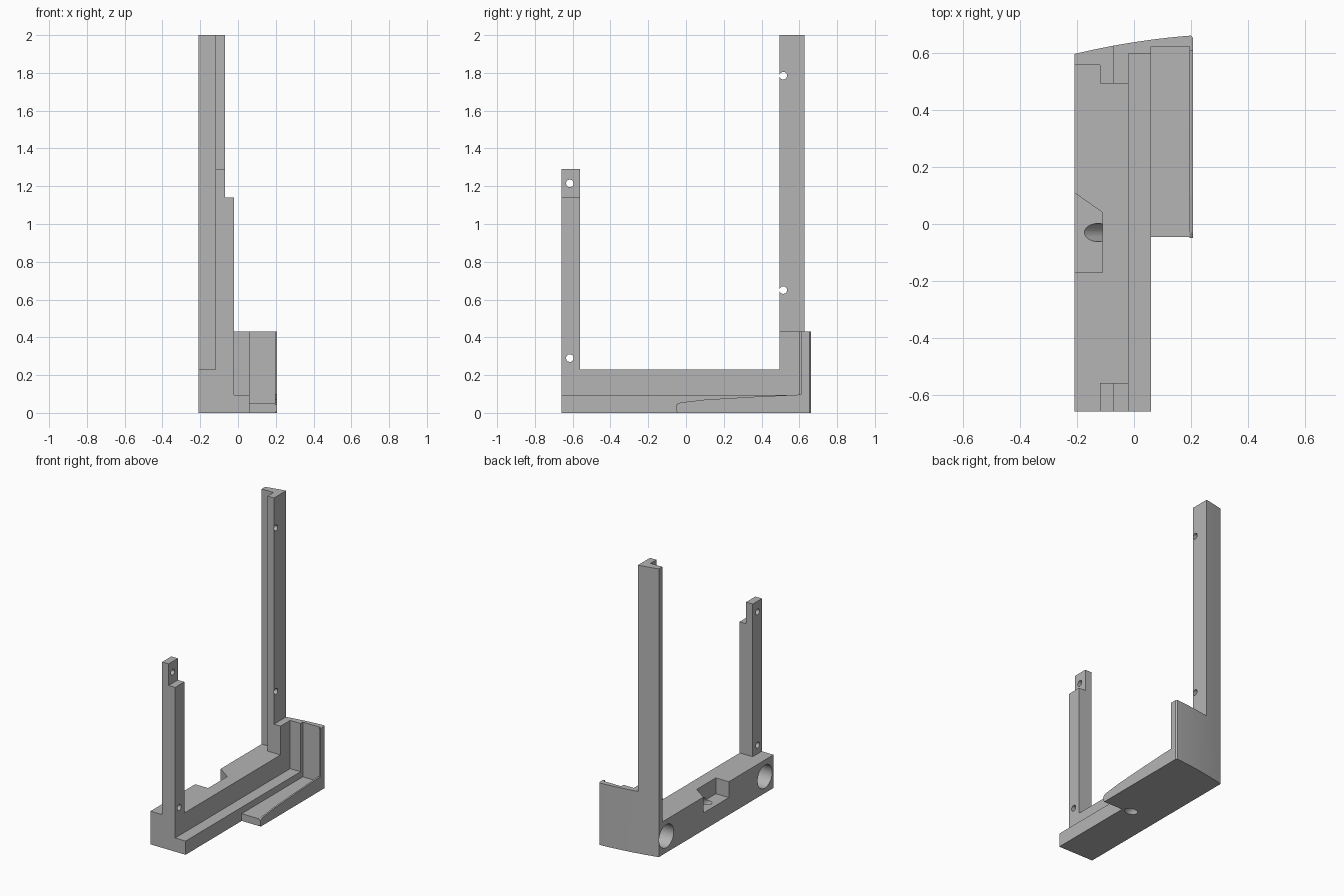
import bpy, bmesh, math
from mathutils import Vector

if "Cube" in bpy.data.objects:
    bpy.data.objects.remove(bpy.data.objects["Cube"])

grey = bpy.data.materials.new("plain grey")
grey.diffuse_color = (0.46, 0.46, 0.46, 1)
grey.use_nodes = True
grey.node_tree.nodes["Principled BSDF"].inputs["Base Color"].default_value = grey.diffuse_color


def prism(name, pts, a, b, axis="z"):
    """Extrude a closed 2D profile from a to b along one axis."""
    place = {"z": lambda p, h: (p[0], p[1], h),
             "y": lambda p, h: (p[0], h, p[1]),
             "x": lambda p, h: (h, p[0], p[1])}[axis]
    bm = bmesh.new()
    bottom = bm.faces.new([bm.verts.new(place(p, a)) for p in pts])
    top = bmesh.ops.extrude_face_region(bm, geom=[bottom])["geom"]
    move = Vector(place((0, 0), b - a))
    bmesh.ops.translate(bm, vec=move, verts=[v for v in top if isinstance(v, bmesh.types.BMVert)])
    bmesh.ops.recalc_face_normals(bm, faces=bm.faces)
    mesh = bpy.data.meshes.new(name)
    bm.to_mesh(mesh)
    bm.free()
    mesh.materials.append(grey)
    obj = bpy.data.objects.new(name, mesh)
    bpy.context.collection.objects.link(obj)
    return obj


def rect(x0, x1, y0, y1):
    return [(x0, y0), (x1, y0), (x1, y1), (x0, y1)]


def rod(name, start, end, radius, sides=32):
    """Round cutter between two points."""
    start, end = Vector(start), Vector(end)
    bpy.ops.mesh.primitive_cylinder_add(vertices=sides, radius=radius, depth=(end - start).length,
                                        location=(start + end) / 2)
    obj = bpy.context.object
    obj.name = name
    obj.rotation_euler = (end - start).to_track_quat("Z", "Y").to_euler()
    obj.data.materials.append(grey)
    return obj


def cut(target, cutter):
    cutter.hide_render = True
    cutter.hide_set(True)
    mod = target.modifiers.new("cut", "BOOLEAN")
    mod.operation, mod.solver, mod.object = "DIFFERENCE", "EXACT", cutter


def rear(x0, x1, n=6):
    """Bowed rear outline, listed from x1 back to x0."""
    xs = [x1 + (x0 - x1) * i / n for i in range(n + 1)]
    return [(x, 0.598 + 0.24 * (x + 0.21) - 0.2 * (x + 0.21) ** 2) for x in xs]


# Long base and the low ledge beside it
base = prism("base", [(-0.21, -0.66), (-0.02, -0.66)] + rear(-0.21, -0.02), 0, 0.23)
ledge = prism("ledge", rect(-0.02, 0.06, -0.66, 0.6), 0, 0.095)

# Front post with stepped top
front_post = prism("front_post", [(-0.12, 0.23), (-0.02, 0.23), (-0.02, 1.14), (-0.07, 1.14),
                                  (-0.07, 1.29), (-0.12, 1.29)], -0.66, -0.56, "y")

# Tall back post and the short bracket next to it
back_post = prism("back_post", [(-0.21, 0.56), (-0.12, 0.56), (-0.12, 0.495), (-0.07, 0.495)]
                  + rear(-0.21, -0.07), 0.23, 2.0)
prism("back_bracket", [(-0.07, 0.495), (-0.02, 0.495)] + rear(-0.07, -0.02), 0.23, 0.43)

# Bowed back wall with a thin side rim
prism("back_wall", [(-0.02, 0.6), (0.06, 0.6), (0.06, 0.625), (0.195, 0.625), (0.195, 0.61),
                    (0.207, 0.61), (0.207, 0.655)] + rear(-0.02, 0.2), 0, 0.43)

# Side tray with a rising rim
prism("tray_floor", rect(0.06, 0.195, -0.045, 0.625), 0, 0.05)
prism("tray_rim", [(-0.045, 0), (-0.05, 0.01), (-0.05, 0.045), (-0.03, 0.055), (0.1, 0.07),
                   (0.35, 0.085), (0.61, 0.097), (0.61, 0)], 0.195, 0.207, "x")

# Notch in the base and the slanted channel leading to the underside
cut(base, prism("notch_cutter", [(-0.3, -0.17), (-0.11, -0.17), (-0.11, 0.04),
                                 (-0.21, 0.11), (-0.3, 0.17)], 0.12, 0.3))
channel = rod("channel_cutter", (-0.165, -0.03, 0.155), (0.075, -0.03, -0.07), 0.032)
cut(base, channel)
cut(ledge, channel)

# Round sockets in the left face
for y in (-0.565, 0.515):
    cut(base, rod("socket_cutter", (-0.3, y, 0.115), (-0.1, y, 0.115), 0.08, 48))

# Screw holes through the posts
for post, y, heights in ((front_post, -0.615, (0.29, 1.215)), (back_post, 0.515, (0.65, 1.785))):
    for z in heights:
        cut(post, rod("screw_cutter", (-0.3, y, z), (0.1, y, z), 0.02))
